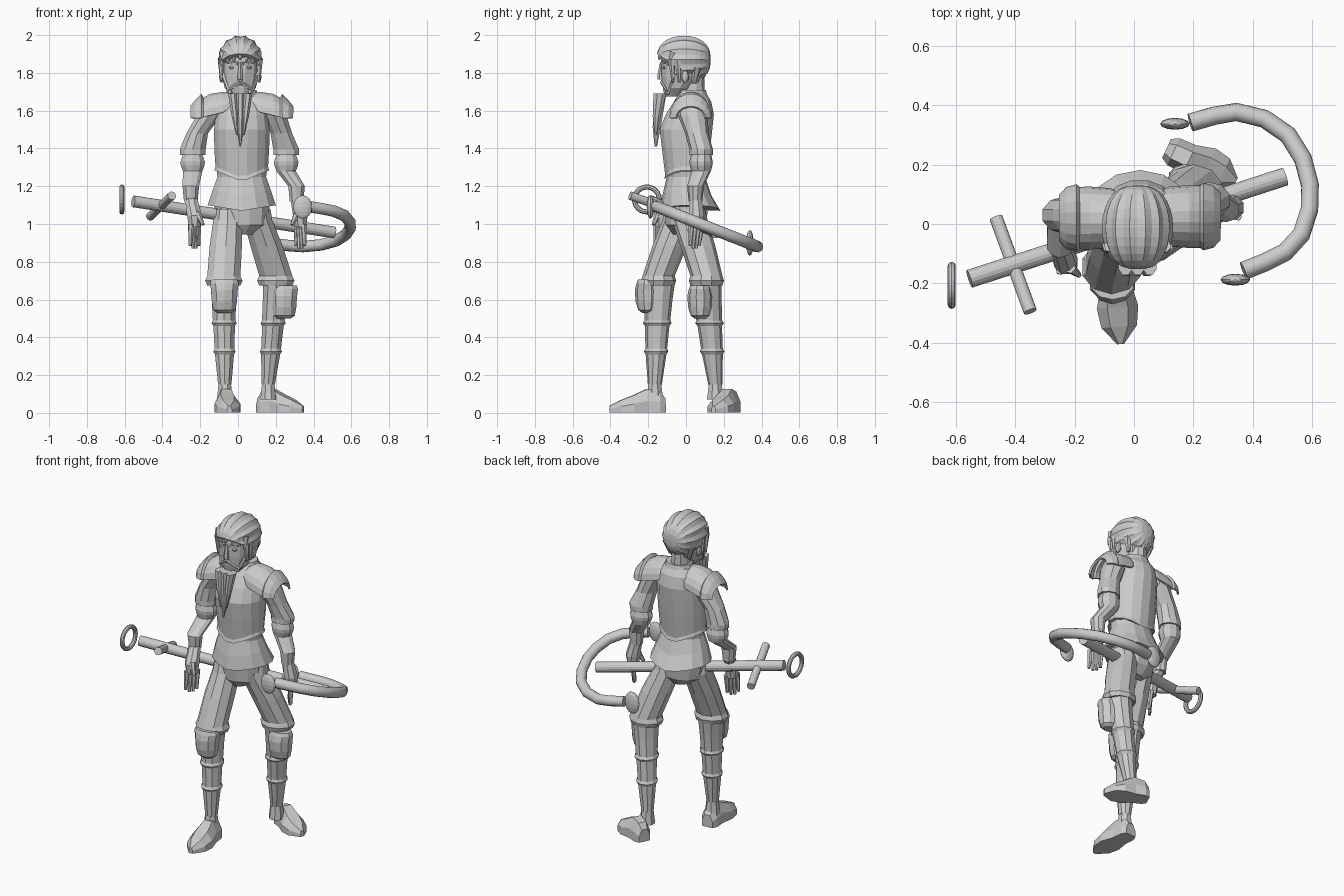
import bpy, bmesh, math
from mathutils import Vector

old = bpy.data.objects.get("Cube")
if old:
    bpy.data.objects.remove(old, do_unlink=True)

mat = bpy.data.materials.new("plain grey")
mat.use_nodes = True
GREY = (0.6, 0.6, 0.6, 1)
mat.diffuse_color = GREY
mat.node_tree.nodes["Principled BSDF"].inputs["Base Color"].default_value = GREY


def finish(name, bm):
    bmesh.ops.recalc_face_normals(bm, faces=bm.faces)
    me = bpy.data.meshes.new(name)
    bm.to_mesh(me)
    bm.free()
    me.materials.append(mat)
    ob = bpy.data.objects.new(name, me)
    bpy.context.collection.objects.link(ob)
    return ob


def skin(name, sections, closed=True):
    """Bridge a list of equal-length cross-sections."""
    bm = bmesh.new()
    rows = [[bm.verts.new(p) for p in s] for s in sections]
    n = len(rows[0])
    for a, b in zip(rows, rows[1:]):
        for i in range(n if closed else n - 1):
            j = (i + 1) % n
            bm.faces.new((a[i], a[j], b[j], b[i]))
    if closed:
        bm.faces.new(rows[0])
        bm.faces.new(rows[-1])
    return finish(name, bm)


def loft(name, rings, n=10, dip=0):
    """Horizontal rings (x, y, z, rx, ry); dip lifts the sides of the first two rings."""
    out = []
    for k, (x, y, z, rx, ry) in enumerate(rings):
        angles = [math.tau * (i + 0.5) / n for i in range(n)]
        out.append([(x + rx * math.cos(a), y + ry * math.sin(a),
                     z + (dip * abs(math.cos(a)) if k < 2 else 0)) for a in angles])
    return skin(name, out)


def rod(name, a, b, r, r2=None, n=12):
    a, b = Vector(a), Vector(b)
    d = b - a
    u = d.orthogonal().normalized()
    v = d.normalized().cross(u)
    ring = lambda c, q: [c + q * (u * math.cos(t) + v * math.sin(t))
                         for t in (math.tau * i / n for i in range(n))]
    return skin(name, [ring(a, r), ring(b, r if r2 is None else r2)])


def ball(name, loc, size, seg=12, rings=8):
    bm = bmesh.new()
    bmesh.ops.create_uvsphere(bm, u_segments=seg, v_segments=rings, radius=1)
    for v in bm.verts:
        v.co = Vector(loc) + v.co * Vector(size)
    return finish(name, bm)


# Torso: breastplate, tunic, collar and pelvis
CX = 0.02
loft("breastplate", [(CX, 0, 1.225, .148, .118), (CX, 0, 1.245, .142, .112),
                     (CX, 0, 1.4, .148, .13), (CX, 0, 1.5, .15, .142),
                     (CX, .02, 1.58, .14, .13), (CX, .035, 1.65, .125, .1),
                     (CX, .035, 1.69, .09, .075)], 16, .06)
loft("tunic", [(CX, .022, 1.07, .185, .16), (CX, .005, 1.15, .158, .13),
               (CX, 0, 1.25, .132, .102), (CX, 0, 1.32, .14, .11)], 14, .03)
loft("collar", [(CX, .035, 1.65, .1, .09), (CX, .035, 1.71, .08, .072)], 12)
loft("pelvis", [(.02, 0, .945, .06, .07), (.025, 0, .995, .14, .11),
                (CX, 0, 1.1, .152, .122)], 12)
loft("neck", [(.01, .04, 1.66, .055, .06), (.01, .03, 1.82, .055, .065)], 10)

# Head and face
HX = 0.012
loft("head", [(HX, -.07, 1.675, .045, .045), (HX, -.05, 1.72, .085, .075),
              (HX, -.03, 1.78, .1, .102), (HX, -.02, 1.85, .105, .114),
              (HX, -.01, 1.92, .09, .115), (HX, 0, 1.97, .05, .06)], 12)
loft("nose", [(HX, -.128, 1.765, .018, .022), (HX, -.128, 1.785, .016, .024),
              (HX, -.122, 1.855, .009, .016)], 6)
for s in (-1, 1):
    rod("brow", (HX + s * .012, -.128, 1.85), (HX + s * .075, -.1, 1.86), .011, .007, 6)
    ball("eye", (HX + s * .04, -.112, 1.828), (.02, .014, .01), 8, 6)
    rod("moustache", (HX, -.125, 1.752), (HX + s * .07, -.1, 1.705), .014, .006, 6)
    rod("jaw_beard", (HX + s * .09, -.06, 1.8), (HX + s * .05, -.1, 1.69), .018, .014, 6)
    for y in (-.075, -.04):
        rod("side_lock", (HX + s * .1, y, 1.87), (HX + s * .1, y + .005, 1.75), .02, .006, 6)
    ball("ear", (HX + s * .1, -.005, 1.78), (.012, .022, .032), 8, 6)

# Hair: ridges running front to back, trimmed off the face
bm = bmesh.new()
bmesh.ops.create_uvsphere(bm, u_segments=28, v_segments=14, radius=1)
for v in bm.verts:
    x, y, z = v.co
    a = round(math.atan2(y, x) / math.tau * 28)
    r = math.hypot(x, y)
    k = (.93 if a % 2 else 1.0) * (r ** -.25 if r > .01 else 0)
    v.co = (HX + .12 * x * k, -.012 + .143 * z, 1.87 + .13 * y * k)
bmesh.ops.bisect_plane(bm, geom=bm.verts[:] + bm.edges[:] + bm.faces[:], clear_inner=True,
                       plane_co=(0, -.13, 1.885), plane_no=(0, .66, 1))
bmesh.ops.holes_fill(bm, edges=[e for e in bm.edges if e.is_boundary])
finish("hair", bm)
for i in range(7):
    t = (i - 3) / 3
    rod("fringe_lock", (HX + t * .092, -.125 + abs(t) * .05, 1.91),
        (HX + t * .1, -.145 + abs(t) * .05, 1.87 - abs(t) * .03), .022, .005, 6)
    rod("nape_lock", (HX + t * .082, .1 - abs(t) * .045, 1.83),
        (HX + t * .065, .072 - abs(t) * .03, 1.745), .026, .01, 6)

# Long beard of three strands
for i in (-1, 0, 1):
    end = 1.41 if i == 0 else 1.47
    loft("beard_strand", [(HX + i * .018, -.16, end, .004, .007),
                          (HX + i * .028, -.155, end + .1, .019, .023),
                          (HX + i * .041, -.138, 1.69, .025, .037)], 8)


# Arms with pauldron, sleeve, bracer and hand
def arm(side, sh, el, wr, tip):
    sx, sy = sh
    s = 1 if sx > 0 else -1
    loft(side + "_upper_arm", [(*el, .07, .062), (el[0], el[1], el[2] + .03, .072, .062),
                               (el[0] * .9, (el[1] + sy) / 2, 1.48, .06, .062),
                               (sx, sy, 1.58, .068, .08), (sx * .95, sy, 1.65, .045, .06)], 10)
    loft(side + "_bracer", [(*wr, .038, .036), (wr[0], wr[1], wr[2] + .08, .046, .044),
                            (el[0], el[1], 1.28, .054, .052), (el[0], el[1], 1.31, .066, .06),
                            (el[0], el[1], 1.33, .068, .062), (el[0], el[1], 1.38, .05, .05)], 10)
    loft(side + "_palm", [(*tip, .033, .036), (tip[0], tip[1], tip[2] + .06, .042, .044),
                          (wr[0], wr[1], wr[2] + .02, .036, .034)], 8)
    for j in range(4):
        k = j - 1.5
        low = tip[2] - .1 - .015 * (j in (1, 2))
        rod(side + "_finger", (tip[0] - s * k * .012, tip[1] + k * .018, tip[2] + .015),
            (tip[0] - s * k * .015, tip[1] + k * .016 - .01, low), .017, .009, 6)
    rod(side + "_thumb", (tip[0] - s * .015, tip[1] - .02, tip[2] + .075),
        (tip[0] - s * .045, tip[1] - .045, tip[2] + .01), .02, .009, 6)
    # Arched shoulder plate with a raised rim and drooping outer lip
    arch = []
    for d, top, ry, low in ((.06, 1.69, .08, 1.62), (.1, 1.695, .095, 1.59),
                            (.165, 1.685, .1, 1.575), (.205, 1.665, .1, 1.565),
                            (.215, 1.685, .108, 1.56), (.245, 1.65, .1, 1.56),
                            (.268, 1.62, .075, 1.56)):
        arch.append([(CX + s * d, sy - .01 - ry * math.cos(a), low + (top - low) * math.sin(a))
                     for a in (math.pi * i / 9 for i in range(10))])
    plate = skin(side + "_pauldron", arch, closed=False)
    m = plate.modifiers.new("thickness", "SOLIDIFY")
    m.thickness = .012
    m.offset = 0


arm("right", (-.15, .03), (-.24, .03, 1.365), (-.25, -.07, 1.12), (-.23, -.128, .985))
arm("left", (.19, .035), (.255, .08, 1.365), (.31, .05, 1.12), (.33, .055, .985))


# Legs with knee guard, banded greaves and pointed shoes
def leg(side, hip, knee, ank, guard, heel, toe):
    K, A = Vector(knee), Vector(ank)
    loft(side + "_thigh", [(K.x, K.y, .675, .092, .085), (K.x, K.y, .7, .104, .093),
                           (K.x, K.y, .725, .092, .085),
                           ((K.x + hip[0]) / 2, (K.y + hip[1]) / 2, .88, .09, .092),
                           (hip[0], hip[1], 1.02, .08, .095), (hip[0], hip[1], 1.08, .07, .08)], 10)
    rings = [(*ank, .037, .037)]
    for z, r in ((.31, .053), (.325, .062), (.34, .055), (.46, .06), (.475, .07),
                 (.49, .063), (.6, .068), (.69, .075)):
        c = A.lerp(K, (z - ank[2]) / (knee[2] - ank[2]))
        rings.append((c.x, c.y, z, r, r * (1 + .25 * (z - .15))))
    loft(side + "_greave", rings, 10)
    g = Vector(guard)
    loft(side + "_knee_guard", [(g.x, g.y, g.z + dz, rx, ry) for dz, rx, ry in (
        (-.09, .04, .03), (-.075, .062, .05), (-.03, .07, .064), (.03, .074, .068),
        (.065, .08, .06), (.085, .072, .052))], 10)
    loft(side + "_ankle", [(A.x, A.y, .07, .045, .048), (A.x, A.y, .18, .033, .033)], 8)
    h, t = Vector((*heel, 0)), Vector((*toe, 0))
    across = (t - h).normalized().cross(Vector((0, 0, 1)))
    secs = []
    for f, w, z in ((0, .035, .075), (.1, .05, .11), (.33, .052, .125),
                    (.58, .07, .09), (.8, .06, .065), (1, .012, .035)):
        c = h.lerp(t, f)
        secs.append([c + across * (w * u) + Vector((0, 0, z * v + .002)) for u, v in
                     ((-1, 0), (-1, .5), (-.5, 1), (.5, 1), (1, .5), (1, 0))])
    skin(side + "_shoe", secs)


leg("right", (-.055, -.03), (-.075, -.145, .65), (-.07, -.165, .15), (-.072, -.203, .62),
    (-.07, -.11), (-.045, -.405))
leg("left", (.105, .02), (.2, .108, .65), (.16, .155, .15), (.242, .075, .59),
    (.11, .255), (.345, .145))

# Long shaft, cross piece and loose ring
rod("shaft", (-.555, -.185, 1.12), (.51, .16, .955), .031, n=16)
rod("cross_piece", (-.465, .02, 1.04), (-.35, -.295, 1.15), .023, n=14)
bpy.ops.mesh.primitive_torus_add(location=(-.615, -.207, 1.13), rotation=(0, math.pi / 2, 0),
                                 major_radius=.066, minor_radius=.0135,
                                 major_segments=24, minor_segments=8)
bpy.context.object.name = "ring"
bpy.context.object.data.materials.append(mat)

# Curved tube sloping backward, with a lens cap beyond each end
path = [(.37, -.158), (.44, -.13), (.51, -.095), (.565, -.035), (.592, .05), (.594, .13),
        (.57, .22), (.52, .3), (.44, .355), (.345, .378), (.27, .365), (.19, .342)]
cu = bpy.data.curves.new("curved_tube", "CURVE")
cu.dimensions = "3D"
cu.bevel_depth = .031
cu.bevel_resolution = 3
cu.use_fill_caps = True
sp = cu.splines.new("POLY")
sp.points.add(len(path) - 1)
for p, (x, y) in zip(sp.points, path):
    p.co = (x, y, 1.03 - .396 * y, 1)
cu.materials.append(mat)
bpy.context.collection.objects.link(bpy.data.objects.new("curved_tube", cu))
ball("front_cap", (.342, -.188, 1.09), (.05, .02, .062))
ball("rear_cap", (.138, .338, .9), (.05, .02, .068))
